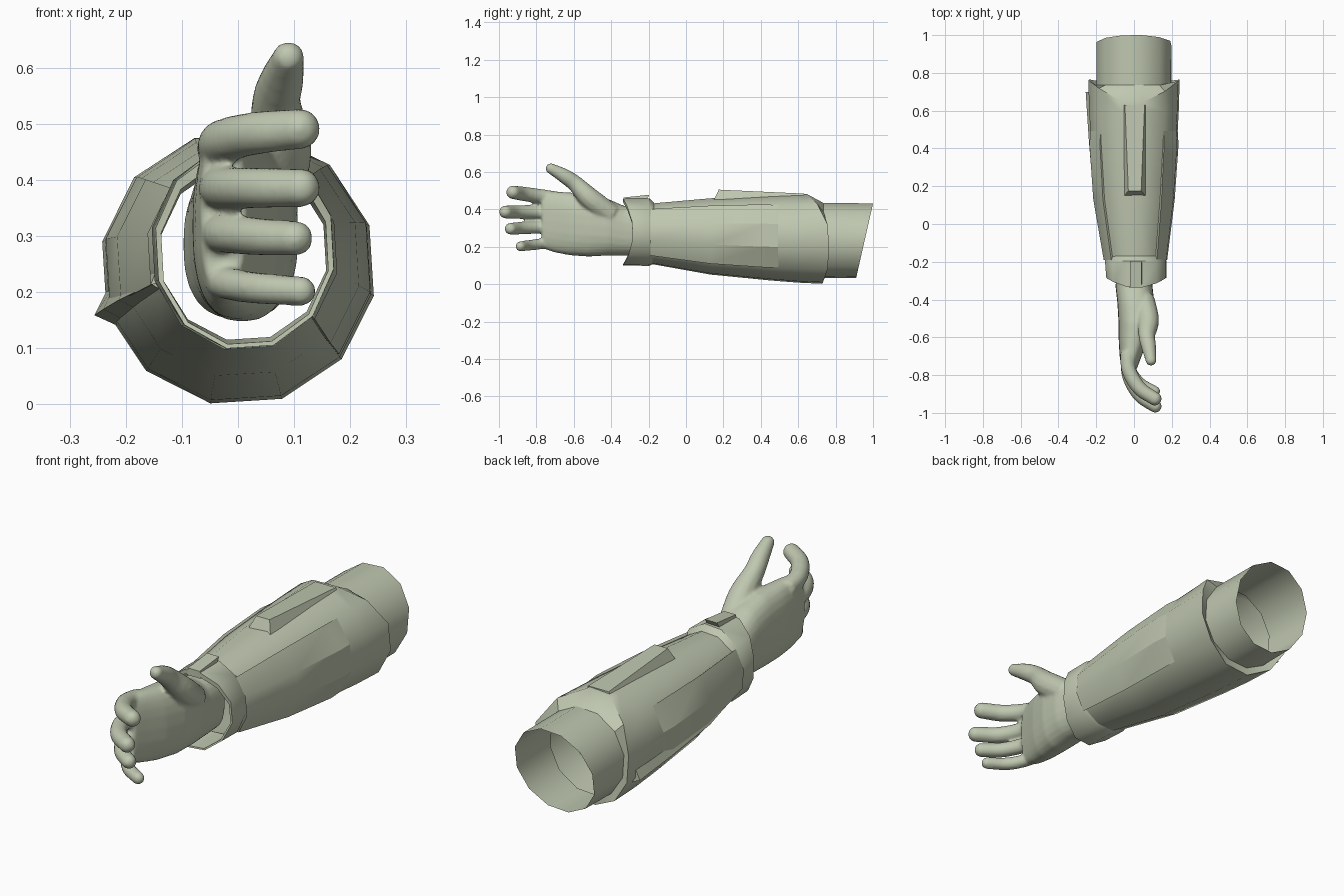
import bpy, bmesh, math
from mathutils import Vector

if "Cube" in bpy.data.objects:
    bpy.data.objects.remove(bpy.data.objects["Cube"])

mat = bpy.data.materials.new("pale_sage")
mat.diffuse_color = (0.52, 0.57, 0.43, 1)
mat.use_nodes = True
mat.node_tree.nodes["Principled BSDF"].inputs["Base Color"].default_value = mat.diffuse_color

SIDES = [math.radians(-11.5 + 30 * k) for k in range(12)]


def finish(name, bm, angle=38):
    bmesh.ops.recalc_face_normals(bm, faces=bm.faces)
    me = bpy.data.meshes.new(name)
    bm.to_mesh(me)
    bm.free()
    me.materials.append(mat)
    me.shade_smooth()
    me.set_sharp_from_angle(angle=math.radians(angle))
    ob = bpy.data.objects.new(name, me)
    bpy.context.collection.objects.link(ob)
    return ob


def loft(bm, rings, closed=True, caps=False):
    """Skin a list of equal-length point rings."""
    vs = [[bm.verts.new(p) for p in r] for r in rings]
    n = len(vs[0])
    for a, b in zip(vs, vs[1:]):
        for i in range(n if closed else n - 1):
            j = (i + 1) % n
            bm.faces.new((a[i], a[j], b[j], b[i]))
    if caps:
        bm.faces.new(vs[0])
        bm.faces.new(vs[-1])


def ellipse(y, cx, cz, rx, rz, angles=SIDES):
    """Ring in the xz plane; y is a number or a function of sin(angle)."""
    f = y if callable(y) else (lambda s: y)
    return [(cx + rx * math.cos(a), f(math.sin(a)), cz + rz * math.sin(a)) for a in angles]


# forearm shape: y, centre x, centre z, radius x, radius z
BODY = [(-0.20, 0.008, 0.27, 0.158, 0.163), (0.13, 0.0, 0.255, 0.208, 0.208),
        (0.45, 0.0, 0.247, 0.234, 0.232), (0.70, 0.0, 0.242, 0.247, 0.247),
        (0.80, 0.0, 0.242, 0.247, 0.240)]


def body(y, a, off=0.0):
    """Point on the forearm guard at length y and angle a, lifted by off."""
    for p, q in zip(BODY, BODY[1:]):
        if y <= q[0]:
            break
    t = (y - p[0]) / (q[0] - p[0])
    cx, cz, rx, rz = (p[i] + t * (q[i] - p[i]) for i in range(1, 5))
    return (cx + (rx + off) * math.cos(a), y, cz + (rz + off) * math.sin(a))


def rear(a):
    s = math.sin(a)
    return 0.765 - (0.125 * s ** 2.4 if s > 0 else 0.04 * s ** 4)


# forearm guard with a collar closing onto the sleeve
bm = bmesh.new()
rings = [[body(y, a) for a in SIDES] for y in (-0.20, 0.13, 0.45, 0.60)]
rings.append([body(rear(a), a) for a in SIDES])
rings.append(ellipse(0.735, 0, 0.233, 0.203, 0.205))
loft(bm, rings)
finish("forearm_guard", bm)

# sleeve tube with a slanted open end
bm = bmesh.new()
loft(bm, [ellipse(0.70, 0, 0.233, 0.203, 0.205),
          ellipse(lambda s: 0.955 + 0.046 * s, 0, 0.233, 0.202, 0.203)])
finish("sleeve", bm)

# wrist cuff with curved front edge and inner wall
bm = bmesh.new()
front = lambda s: -0.283 - 0.055 * s * s
loft(bm, [ellipse(-0.17, 0.008, 0.272, 0.158, 0.165),
          ellipse(-0.195, 0.009, 0.278, 0.166, 0.184),
          ellipse(front, 0.012, 0.278, 0.162, 0.182),
          ellipse(front, 0.012, 0.272, 0.152, 0.168),
          ellipse(-0.18, 0.010, 0.270, 0.150, 0.158)])
finish("wrist_cuff", bm)

# raised side plates, fading into the guard towards the rear
for name, degs in (("right_side_plate", (-41.5, -11.5, 18.5, 48.5)),
                   ("left_side_plate", (138.5, 168.5, 198.5))):
    bm = bmesh.new()
    arc = [math.radians(d) for d in degs]
    rings = []
    for y, off in ((-0.19, 0.012), (0.13, 0.012), (0.42, 0.009), (0.52, -0.003)):
        rings.append([body(y, arc[0], -0.006)] + [body(y, a, off) for a in arc]
                     + [body(y, arc[-1], -0.006)])
    loft(bm, rings, closed=False)
    finish(name, bm, 30)

# thin flange along the lower left seam
bm = bmesh.new()
rings = []
for y, h in ((-0.17, 0.008), (0.13, 0.016), (0.45, 0.018), (0.70, 0.022)):
    rings.append([body(y, math.radians(d), o) for d, o in ((190, -0.008), (198, h), (205, -0.008))])
loft(bm, rings, caps=True)
finish("left_flange", bm, 30)


def wedge(name, sections):
    """Trapezoid prism: y_base, y_top, centre x, half base, half top, z_base, z_top."""
    bm = bmesh.new()
    loft(bm, [[(x - b, yb, zb), (x + b, yb, zb), (x + t, yt, zt), (x - t, yt, zt)]
              for yb, yt, x, b, t, zb, zt in sections], caps=True)
    finish(name, bm, 25)


# fin on top and tab on the cuff
wedge("top_fin", [(0.15, 0.175, 0.004, 0.056, 0.034, 0.452, 0.505),
                  (0.63, 0.63, 0.004, 0.062, 0.052, 0.465, 0.484)])
wedge("cuff_tab", [(-0.335, -0.335, 0.01, 0.034, 0.03, 0.43, 0.463),
                   (-0.225, -0.195, 0.01, 0.034, 0.03, 0.43, 0.478)])

# hand: palm, fingers and thumb fused into one smooth surface
bm = bmesh.new()
ROUND = [math.tau * k / 24 for k in range(24)]
PALM = [(-0.22, 0.0, 0.285, 0.09, 0.13), (-0.33, 0.0, 0.285, 0.098, 0.133),
        (-0.42, 0.01, 0.305, 0.098, 0.152), (-0.52, 0.008, 0.315, 0.09, 0.168),
        (-0.62, -0.005, 0.322, 0.076, 0.168), (-0.70, -0.018, 0.332, 0.058, 0.163),
        (-0.77, -0.026, 0.34, 0.04, 0.148)]


def squarish(y, cx, cz, rx, rz):
    sq = lambda v: math.copysign(abs(v) ** 0.8, v)
    return [(cx + rx * sq(math.cos(a)), y, cz + rz * sq(math.sin(a))) for a in ROUND]


loft(bm, [squarish(*p) for p in PALM], caps=True)


def digit(path):
    """Round tube through (x, y, z, radius) points with a ball at the tip."""
    pts = [Vector(p) for p in path]
    ext = [2 * pts[0] - pts[1]] + pts + [2 * pts[-1] - pts[-2]]
    smooth = []
    for a, b, c, d in zip(ext, ext[1:], ext[2:], ext[3:]):
        for k in range(5):
            t = k / 5
            smooth.append(0.5 * (2 * b + (c - a) * t + (2 * a - 5 * b + 4 * c - d) * t * t
                                 + (3 * b - a - 3 * c + d) * t ** 3))
    smooth.append(pts[-1])
    rings = []
    for i, p in enumerate(smooth):
        d = (smooth[min(i + 1, len(smooth) - 1)] - smooth[max(i - 1, 0)]).to_3d().normalized()
        u = d.cross(Vector((1, 0, 0.3))).normalized()
        v = d.cross(u)
        c = p.to_3d()
        rings.append([c + p.w * (u * math.cos(a) + v * math.sin(a)) for a in ROUND[::2]])
    loft(bm, rings, caps=True)
    tip = bmesh.ops.create_icosphere(bm, subdivisions=3, radius=pts[-1].w)
    bmesh.ops.translate(bm, verts=tip["verts"], vec=pts[-1].to_3d())


# fingers: root z, tip z, knuckle y, tip y, tip x, radius
for z0, z1, y0, y1, x1, r in ((0.455, 0.491, -0.68, -0.925, 0.110, 0.039),
                              (0.386, 0.386, -0.70, -0.965, 0.112, 0.037),
                              (0.310, 0.296, -0.69, -0.938, 0.102, 0.034),
                              (0.228, 0.202, -0.67, -0.885, 0.112, 0.029)):
    at = lambda t: (y0 + (y1 - y0) * t, z0 + (z1 - z0) * t)
    digit([(-0.035, *at(0), r), (-0.026, *at(0.4), r * 1.02),
           (0.03, *at(0.78), r), (x1, *at(1), r * 0.94)])
# thumb
digit([(0.05, -0.40, 0.37, 0.06), (0.075, -0.51, 0.455, 0.058), (0.068, -0.59, 0.535, 0.045),
       (0.078, -0.65, 0.578, 0.040), (0.090, -0.722, 0.618, 0.029)])
hand = finish("hand", bm, 180)
rm = hand.modifiers.new("fuse", 'REMESH')
rm.mode = 'VOXEL'
rm.voxel_size = 0.008
rm.use_smooth_shade = True
sm = hand.modifiers.new("soften", 'SMOOTH')
sm.factor = 0.5
sm.iterations = 6
